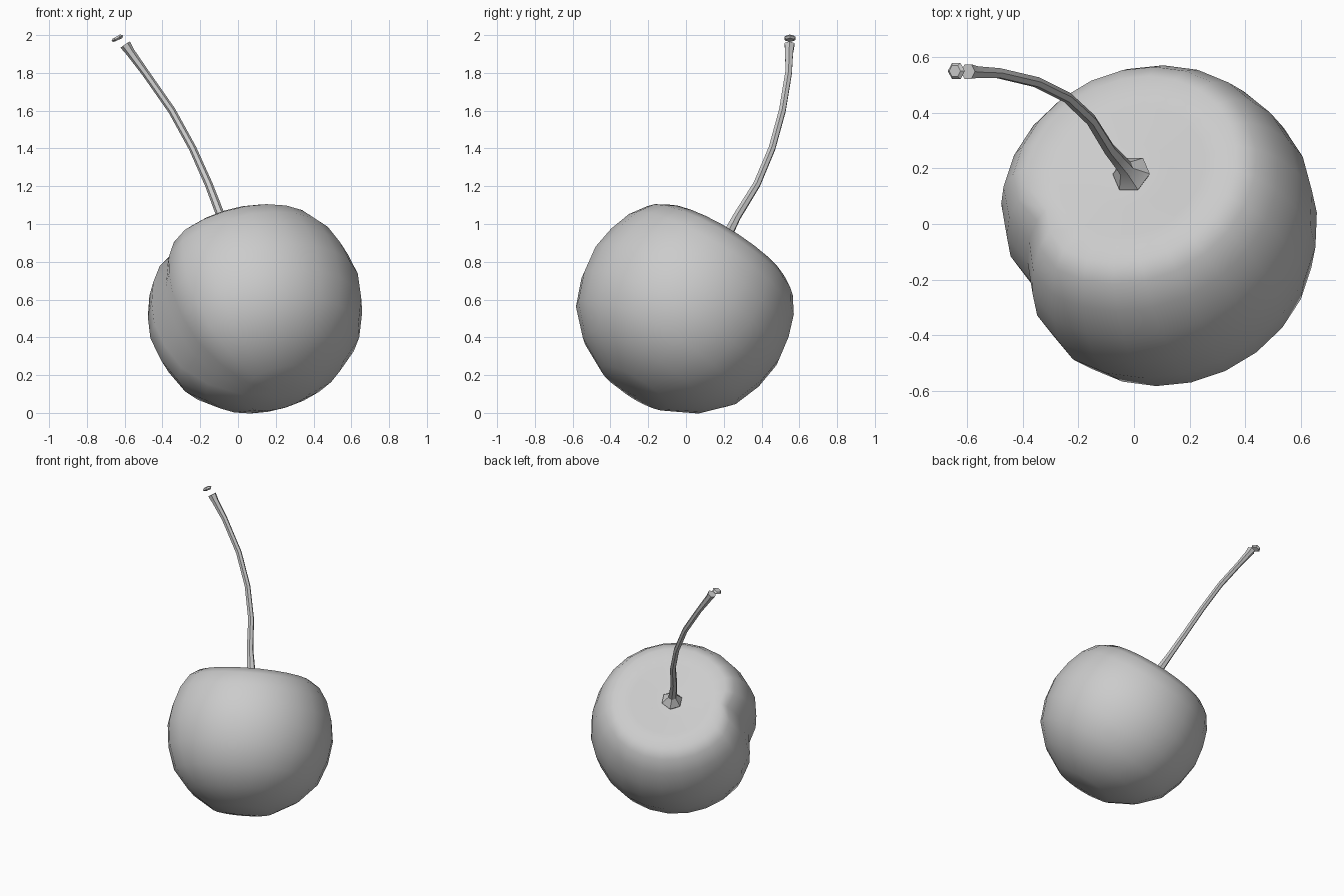
import bpy
import math
from mathutils import Vector

if "Cube" in bpy.data.objects:
    bpy.data.objects.remove(bpy.data.objects["Cube"])


def make_object(name, verts, faces, angle):
    mesh = bpy.data.meshes.new(name)
    mesh.from_pydata(verts, [], faces)
    mesh.update()
    obj = bpy.data.objects.new(name, mesh)
    bpy.context.collection.objects.link(obj)
    bpy.ops.object.select_all(action='DESELECT')
    obj.select_set(True)
    bpy.context.view_layer.objects.active = obj
    bpy.ops.object.shade_smooth_by_angle(angle=math.radians(angle))
    return obj


def skin_rings(rings):
    """Join equal rings into a closed skin, with a centre vertex at both ends."""
    n = len(rings[0])
    verts = [v for ring in rings for v in ring]
    faces = []
    for i in range(len(rings) - 1):
        for j in range(n):
            k = (j + 1) % n
            faces.append((i * n + j, i * n + k, (i + 1) * n + k, (i + 1) * n + j))
    for ring, start, flip in ((rings[0], 0, True), (rings[-1], (len(rings) - 1) * n, False)):
        centre = len(verts)
        verts.append(sum(ring, Vector()) / n)
        for j in range(n):
            a, b = start + j, start + (j + 1) % n
            faces.append((b, a, centre) if flip else (a, b, centre))
    return verts, faces


# Cherry fruit: turned profile on a leaning axis, with a crease down one side
CENTRE = Vector((0.09, -0.01, 0.55))
AXIS = Vector((-0.25, 0.51, 0.82)).normalized()
CREASE = Vector((-0.91, -0.41, 0.0))
U = (CREASE - AXIS * CREASE.dot(AXIS)).normalized()
V = AXIS.cross(U)
SEGMENTS = 24

# radius, height along axis, crease depth
profile = [
    (0.06, -0.53, 0.0), (0.21, -0.51, 0.012), (0.38, -0.41, 0.04),
    (0.50, -0.28, 0.06), (0.555, -0.13, 0.07), (0.575, 0.02, 0.075),
    (0.555, 0.15, 0.075), (0.515, 0.27, 0.075), (0.455, 0.36, 0.07),
    (0.39, 0.403, 0.055), (0.27, 0.39, 0.0), (0.13, 0.365, 0.0), (0.04, 0.355, 0.0),
]
share = {0: 1.0, 1: 0.35, SEGMENTS - 1: 0.35}
rings = []
for radius, height, depth in profile:
    ring = []
    for j in range(SEGMENTS):
        a = 2 * math.pi * j / SEGMENTS
        r = radius - depth * share.get(j, 0.0)
        ring.append(CENTRE + AXIS * height + (U * math.cos(a) + V * math.sin(a)) * r)
    rings.append(ring)
make_object("cherry_fruit", *skin_rings(rings), 60)


def sweep(points, sides=6):
    """Six-sided tube through (x, y, z, radius) points."""
    centres = [Vector(p[:3]) for p in points]
    rings = []
    for i, p in enumerate(points):
        tangent = (centres[min(i + 1, len(points) - 1)] - centres[max(i - 1, 0)]).normalized()
        side = Vector((0, 1, 0)).cross(tangent).normalized()
        other = tangent.cross(side)
        rings.append([centres[i] + p[3] * (side * math.cos(math.tau * j / sides)
                                           + other * math.sin(math.tau * j / sides))
                      for j in range(sides)])
    return skin_rings(rings)


# Stem: curved hexagonal stalk with a swollen root and flared end
stem = [
    (0.0, 0.165, 0.83, 0.05), (-0.01, 0.18, 0.86, 0.072), (-0.03, 0.20, 0.905, 0.03),
    (-0.09, 0.27, 1.04, 0.023), (-0.155, 0.375, 1.21, 0.021), (-0.24, 0.455, 1.40, 0.020),
    (-0.35, 0.51, 1.60, 0.020), (-0.49, 0.543, 1.80, 0.020), (-0.57, 0.546, 1.91, 0.024),
    (-0.597, 0.548, 1.95, 0.030),
]
make_object("stem", *sweep(stem), 30)

# Stem tip: small faceted cap just beyond the flared end
tip = [
    (-0.635, 0.55, 1.974, 0.024), (-0.639, 0.55, 1.983, 0.034), (-0.644, 0.55, 1.992, 0.023),
]
make_object("stem_tip", *sweep(tip), 20)
